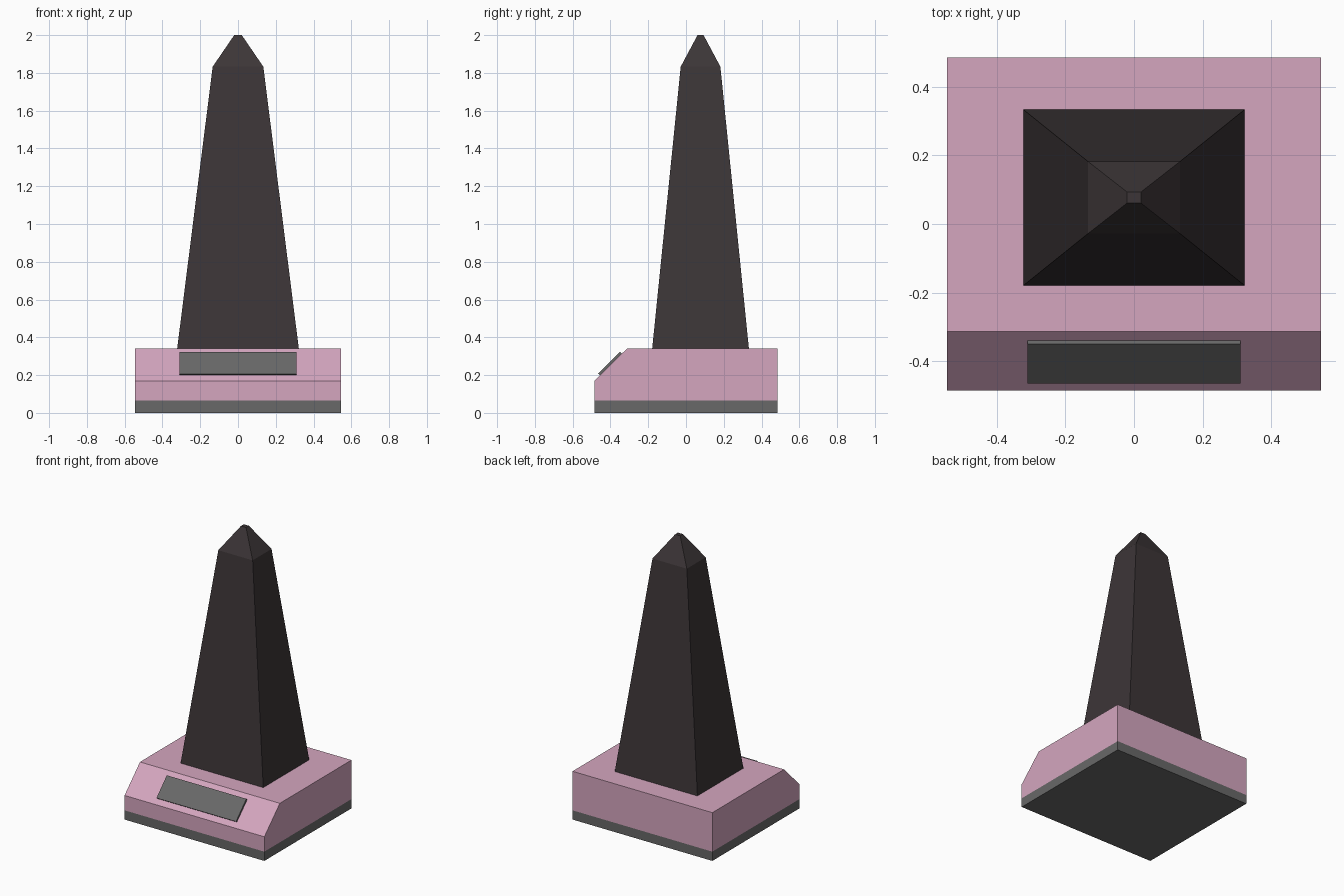
import bpy, bmesh

if "Cube" in bpy.data.objects:
    bpy.data.objects.remove(bpy.data.objects["Cube"])


def material(name, rgb):
    mat = bpy.data.materials.new(name)
    mat.diffuse_color = (*rgb, 1)
    mat.use_nodes = True
    mat.node_tree.nodes["Principled BSDF"].inputs["Base Color"].default_value = mat.diffuse_color
    return mat


def finish(name, bm, mat):
    bmesh.ops.recalc_face_normals(bm, faces=bm.faces[:])
    mesh = bpy.data.meshes.new(name)
    bm.to_mesh(mesh)
    bm.free()
    mesh.materials.append(mat)
    obj = bpy.data.objects.new(name, mesh)
    bpy.context.collection.objects.link(obj)
    return obj


def extrude_profile(name, profile, half_width, mat):
    """Closed (y, z) profile extruded along x, centred on x = 0."""
    bm = bmesh.new()
    face = bm.faces.new([bm.verts.new((-half_width, y, z)) for y, z in profile])
    ext = bmesh.ops.extrude_face_region(bm, geom=[face])["geom"]
    verts = [v for v in ext if isinstance(v, bmesh.types.BMVert)]
    bmesh.ops.translate(bm, verts=verts, vec=(2 * half_width, 0, 0))
    return finish(name, bm, mat)


def stacked_rectangles(name, levels, y_centre, mat):
    """Loft through rectangles given as (half x, half y, z)."""
    bm = bmesh.new()
    rings = [[bm.verts.new((sx * hx, y_centre + sy * hy, z))
              for sx, sy in ((-1, -1), (1, -1), (1, 1), (-1, 1))]
             for hx, hy, z in levels]
    for low, high in zip(rings, rings[1:]):
        for i in range(4):
            j = (i + 1) % 4
            bm.faces.new((low[i], low[j], high[j], high[i]))
    bm.faces.new(rings[0])
    bm.faces.new(rings[-1])
    return finish(name, bm, mat)


pink = material("pink_stone", (0.66, 0.38, 0.52))
dark = material("dark_stone", (0.045, 0.036, 0.038))
grey = material("grey_stone", (0.14, 0.14, 0.14))

# Footing slab
stacked_rectangles("footing", [(0.545, 0.485, 0), (0.545, 0.485, 0.065)], 0, grey)

# Plinth with a sloped front edge
extrude_profile("plinth", [(-0.485, 0.065), (0.485, 0.065), (0.485, 0.34),
                           (-0.313, 0.34), (-0.485, 0.17)], 0.545, pink)

# Plaque lying on the slope
extrude_profile("plaque", [(-0.465, 0.207), (-0.451, 0.196),
                           (-0.337, 0.311), (-0.350, 0.323)], 0.31, grey)

# Tapered obelisk with a pointed cap
stacked_rectangles("obelisk", [(0.322, 0.256, 0.34), (0.134, 0.105, 1.833),
                               (0.02, 0.016, 2.0)], 0.077, dark)
